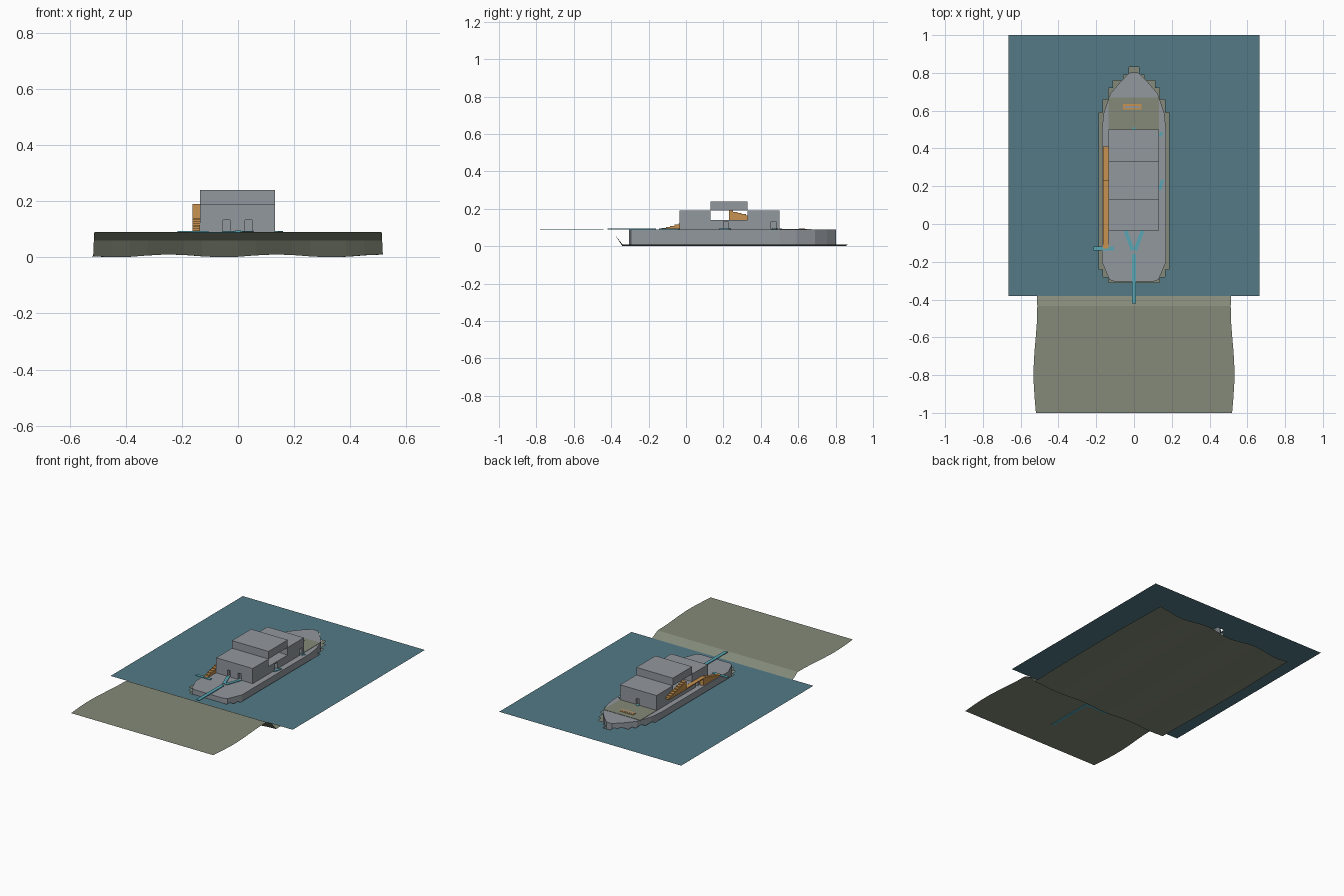
import bpy, bmesh, math

if "Cube" in bpy.data.objects:
    bpy.data.objects.remove(bpy.data.objects["Cube"])


def material(name, rgb):
    m = bpy.data.materials.new(name)
    m.diffuse_color = (*rgb, 1)
    m.use_nodes = True
    m.node_tree.nodes["Principled BSDF"].inputs["Base Color"].default_value = m.diffuse_color
    return m


WATER = material("water_blue", (0.088, 0.195, 0.24))
EARTH = material("olive_earth", (0.23, 0.255, 0.19))
GREY = material("ship_grey", (0.29, 0.315, 0.345))
ORANGE = material("stair_orange", (0.58, 0.29, 0.08))
TEAL = material("route_teal", (0.10, 0.38, 0.46))


def mesh(name, verts, faces, mat):
    me = bpy.data.meshes.new(name)
    me.from_pydata(verts, [], faces)
    bm = bmesh.new()
    bm.from_mesh(me)
    bmesh.ops.remove_doubles(bm, verts=bm.verts, dist=1e-5)
    bmesh.ops.recalc_face_normals(bm, faces=bm.faces)
    bm.to_mesh(me)
    bm.free()
    me.materials.append(mat)
    ob = bpy.data.objects.new(name, me)
    bpy.context.collection.objects.link(ob)
    return ob


def prism(name, pts, lo, hi, mat, axis="z"):
    """Extrude an outline along z (points x, y) or along x (points y, z)."""
    n = len(pts)
    put = (lambda p, h: (p[0], p[1], h)) if axis == "z" else (lambda p, h: (h, p[0], p[1]))
    verts = [put(p, lo) for p in pts] + [put(p, hi) for p in pts]
    faces = [tuple(range(n))[::-1], tuple(range(n, 2 * n))]
    faces += [(i, (i + 1) % n, n + (i + 1) % n, n + i) for i in range(n)]
    return mesh(name, verts, faces, mat)


def box(name, x0, x1, y0, y1, z0, z1, mat):
    return prism(name, [(x0, y0), (x1, y0), (x1, y1), (x0, y1)], z0, z1, mat)


def strip(name, a, b, width, mat, z0=0.09, z1=0.094):
    """Flat route marking between two points."""
    dx, dy = b[0] - a[0], b[1] - a[1]
    k = width / 2 / math.hypot(dx, dy)
    px, py = -dy * k, dx * k
    return prism(name, [(a[0] + px, a[1] + py), (a[0] - px, a[1] - py),
                        (b[0] - px, b[1] - py), (b[0] + px, b[1] + py)], z0, z1, mat)


# Water sheet with a stepped opening around the hull
bands = [(-0.38, -0.31, 0), (-0.31, -0.28, 0.135), (-0.28, -0.24, 0.165), (-0.24, 0.59, 0.186),
         (0.59, 0.66, 0.165), (0.66, 0.72, 0.135), (0.72, 0.76, 0.11), (0.76, 0.79, 0.055),
         (0.79, 0.83, 0.027), (0.83, 1.0, 0)]
wv, wf = [], []
for y0, y1, w in bands:
    for xa, xb in ((-0.665, -w), (w, 0.665)):
        n = len(wv)
        wv += [(xa, y0, 0.06), (xb, y0, 0.06), (xb, y1, 0.06), (xa, y1, 0.06)]
        wf.append((n, n + 1, n + 2, n + 3))
water = mesh("water", wv, wf, WATER)
if water.data.polygons[0].normal.z < 0:
    water.data.flip_normals()

# Quay and river bed: one sheet, flat quay, sloping bank, gently waved bed
rows = [(-1 + 0.08 * i, 0.09) for i in range(7)] + [(-0.435, 0.09), (-0.38, 0.06), (-0.34, 0.005)]
rows += [(0.06, 0.005), (0.46, 0.005), (0.86, 0.005)]
COLS = 16
gv, gf = [], []
for y, z in rows:
    for i in range(COLS + 1):
        u = 2 * i / COLS - 1
        wave = math.sin(8.5 * u - 0.7)
        x = u * (0.522 + 0.01 * math.sin(9 * (-y - 0.62)))
        gz = z + (0.005 * wave if z < 0.05 else 0)
        gy = y + (0.008 * wave if y > 0.8 else 0)
        gv.append((x, gy, gz))
for r in range(len(rows) - 1):
    for i in range(COLS):
        a = r * (COLS + 1) + i
        gf.append((a, a + 1, a + COLS + 2, a + COLS + 1))
ground = mesh("quay_and_river_bed", gv, gf, EARTH)
if ground.data.polygons[0].normal.z < 0:
    ground.data.flip_normals()

# Hull with flush deck, half outline mirrored in x
half = [(0.10, -0.305), (0.13, -0.295), (0.17, -0.20), (0.17, 0.50), (0.16, 0.59),
        (0.125, 0.69), (0.07, 0.755), (0.02, 0.803)]
hull = prism("hull", half + [(-x, y) for x, y in reversed(half)], 0.01, 0.09, GREY)
box("fore_deck", -0.135, 0.132, 0.50, 0.67, 0.088, 0.092, EARTH)
box("hatch_stair", -0.058, 0.04, 0.605, 0.635, 0.09, 0.0945, ORANGE)
box("hatch_gap", -0.05, 0.032, 0.615, 0.625, 0.09, 0.0955, GREY)

# Deckhouse: two tall ends, low middle, bridge on top
profile = [(-0.035, 0.09), (0.50, 0.09), (0.50, 0.19), (0.33, 0.19),
           (0.33, 0.14), (0.13, 0.14), (0.13, 0.19), (-0.035, 0.19)]
house = prism("deckhouse", profile, -0.135, 0.132, GREY, "x")
box("bridge", -0.135, 0.132, 0.13, 0.33, 0.19, 0.24, GREY)

# Door openings cut into the deckhouse
doors = [(-0.053, -0.029, -0.06, -0.015), (0.025, 0.05, -0.06, -0.015),
         (-0.012, 0.014, 0.48, 0.53), (0.112, 0.16, 0.20, 0.225),
         (0.112, 0.16, 0.455, 0.48), (-0.16, -0.115, 0.07, 0.095)]
for i, (x0, x1, y0, y1) in enumerate(doors):
    cut = box(f"door_cutter_{i}", x0, x1, y0, y1, 0.0905, 0.132, GREY)
    cut.hide_render = True
    cut.hide_set(True)
    mod = house.modifiers.new("door", "BOOLEAN")
    mod.operation, mod.solver, mod.object = "DIFFERENCE", "EXACT", cut


# Side stairs and landing
def stair(name, y_low, y_high, z0, z1, steps):
    pts = [(y_low, z0)]
    for i in range(steps):
        y = y_low + (y_high - y_low) * i / steps
        yn = y_low + (y_high - y_low) * (i + 1) / steps
        z = z0 + (z1 - z0) * (i + 1) / steps
        pts += [(y, z), (yn, z)]
    pts.append((y_high, z0))
    prism(name, pts, -0.163, -0.136, ORANGE, "x")


stair("lower_stair", -0.13, 0.05, 0.09, 0.14, 8)
stair("upper_stair", 0.41, 0.23, 0.14, 0.19, 8)
box("stair_landing", -0.163, -0.136, 0.05, 0.41, 0.134, 0.14, ORANGE)

# Teal route markings
strip("gangway", (0, -0.42), (0, -0.16), 0.023, TEAL, 0.09, 0.095)
for s in (-1, 1):
    strip("door_route", (0.006 * s, -0.14), (0.045 * s, -0.036), 0.02, TEAL)
strip("stair_route", (-0.215, -0.13), (-0.105, -0.13), 0.02, TEAL)
strip("side_route_rear", (0.135, 0.18), (0.152, 0.235), 0.016, TEAL)
strip("side_route_front", (0.135, 0.465), (0.15, 0.485), 0.016, TEAL)
strip("fore_route", (0.0, 0.49), (0.0, 0.512), 0.016, TEAL)
strip("quay_route", (0, -0.78), (0, -0.44), 0.018, TEAL, 0.086, 0.0895)
strip("quay_branch", (-0.17, -0.455), (0, -0.455), 0.018, TEAL, 0.086, 0.0895)
